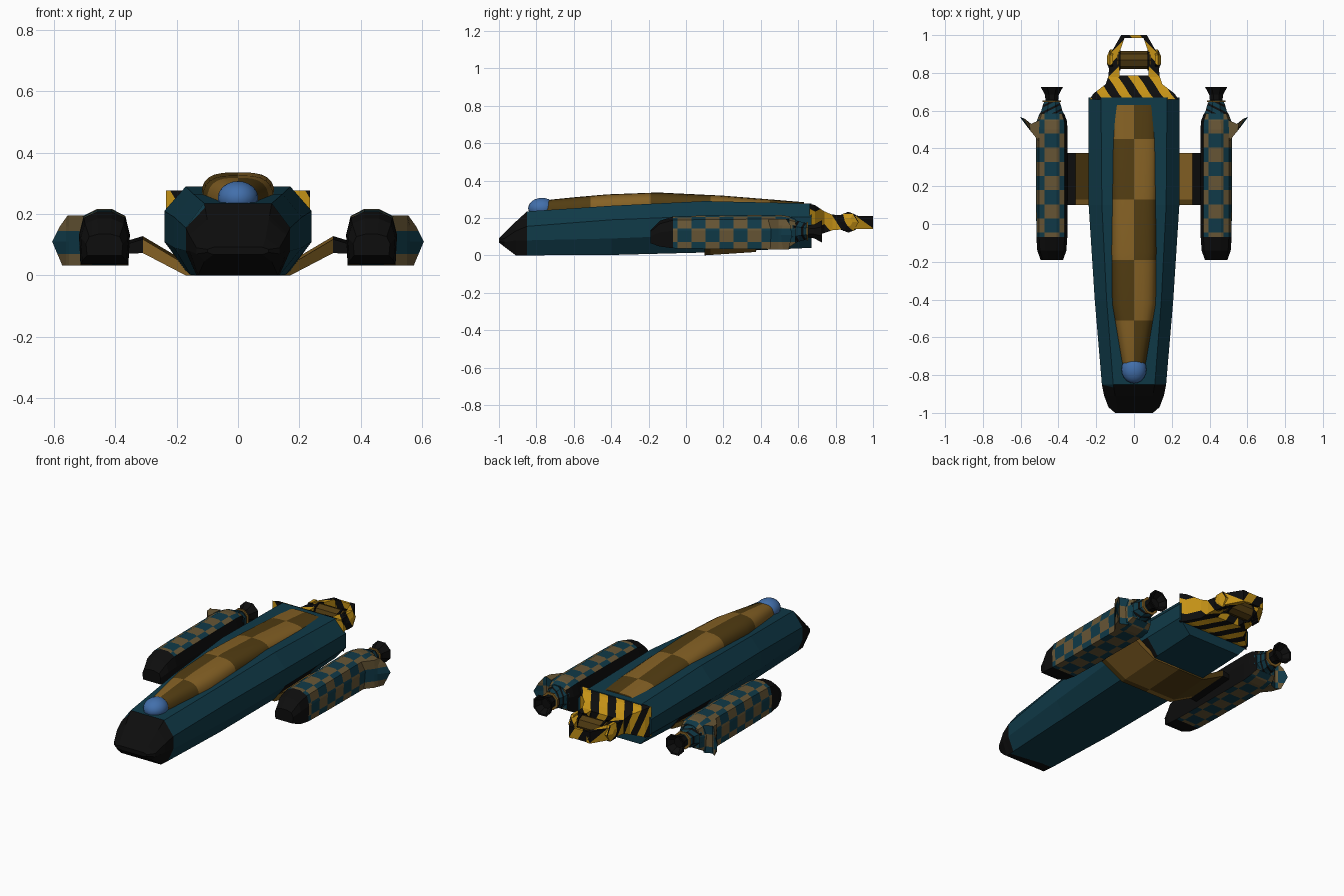
import bpy, bmesh, math
from math import floor, cos, sin, pi
from mathutils import Vector

if "Cube" in bpy.data.objects:
    bpy.data.objects.remove(bpy.data.objects["Cube"])


def material(name, rgb):
    m = bpy.data.materials.new(name)
    m.diffuse_color = (*rgb, 1)
    m.use_nodes = True
    m.node_tree.nodes["Principled BSDF"].inputs["Base Color"].default_value = m.diffuse_color
    return m


TEAL = material("teal", (0.005, 0.042, 0.065))
BLACK = material("black", (0.004, 0.004, 0.004))
GOLD = material("light gold", (0.235, 0.12, 0.018))
DARK_GOLD = material("dark gold", (0.085, 0.046, 0.006))
TAN = material("dull tan", (0.135, 0.092, 0.036))
YELLOW = material("hazard yellow", (0.56, 0.29, 0.008))
BLUE = material("lens blue", (0.055, 0.16, 0.41))


def loft(name, rings, mats, rule=None, cuts=(), mirror=False, smooth=False):
    """Skin rings of 3D points, slice along planes, colour faces by a rule."""
    bm = bmesh.new()
    loops = [[bm.verts.new(p) for p in r] for r in rings]
    n = len(loops[0])
    for a, b in zip(loops, loops[1:]):
        for i in range(n):
            bm.faces.new((a[i], a[(i + 1) % n], b[(i + 1) % n], b[i]))
    bm.faces.new(loops[0])
    bm.faces.new(loops[-1])
    bmesh.ops.recalc_face_normals(bm, faces=bm.faces)
    for normal, offset in cuts:
        no = Vector(normal)
        bmesh.ops.bisect_plane(bm, geom=bm.verts[:] + bm.edges[:] + bm.faces[:], dist=1e-5,
                               plane_co=no * (offset / no.length_squared), plane_no=no)
    bm.normal_update()
    for f in bm.faces:
        if rule:
            f.material_index = rule(f.calc_center_median(), f.normal)
    me = bpy.data.meshes.new(name)
    bm.to_mesh(me)
    bm.free()
    for m in mats:
        me.materials.append(m)
    ob = bpy.data.objects.new(name, me)
    bpy.context.collection.objects.link(ob)
    if mirror:
        ob.modifiers.new("mirror", 'MIRROR')
    if smooth:
        bpy.context.view_layer.objects.active = ob
        ob.select_set(True)
        bpy.ops.object.shade_smooth_by_angle(angle=math.radians(40))
        ob.select_set(False)
    return ob


def circle_y(y, r, cx, cz, n=8):
    return [(cx + r * cos(2 * pi * (i + .5) / n), y, cz + r * sin(2 * pi * (i + .5) / n)) for i in range(n)]


def circle_x(x, r, cy, cz, n=8):
    return [(x, cy + r * cos(2 * pi * i / n), cz + r * sin(2 * pi * i / n)) for i in range(n)]


def box_y(y, x0, x1, z0, z1):
    return [(x0, y, z0), (x1, y, z0), (x1, y, z1), (x0, y, z1)]


# Hull: faceted eight-sided body with black nose
def hull_ring(y, b, w, t, zb, z1, z2, zt):
    half = [(b, zb), (w, z1), (w, z2), (t, zt)]
    return [(x, y, z) for x, z in half] + [(-x, y, z) for x, z in reversed(half)]


hull = [hull_ring(*s) for s in [
    (-1.0, .08, .10, .08, .068, .075, .085, .092),
    (-.97, .11, .135, .09, .045, .07, .09, .122),
    (-.91, .13, .158, .10, 0, .08, .13, .18),
    (-.85, .135, .17, .11, 0, .08, .155, .235),
    (-.4, .155, .208, .145, .002, .09, .19, .265),
    (.1, .17, .24, .17, .015, .11, .21, .29),
    (.67, .17, .24, .175, .04, .12, .205, .277)]]


def hull_rule(c, n):
    side_patch = .1 < c.y < .4 and c.z < .12 and abs(n.x) > .5
    return 1 if c.y < -.86 or side_patch else 0


loft("hull", hull, [TEAL, BLACK], hull_rule,
     [((.15, 1, .1), -.86), ((0, 1, 0), .1), ((0, 1, 0), .4)])


# Spine canopy with a two-tone checker
def camo(c, n):
    return (floor((c.y + .19) / .32) + (c.x > 0)) % 2


camo_cuts = [((1, 0, 0), 0)] + [((0, 1, 0), -.19 + .32 * k) for k in range(-2, 3)]


def dome(y, w, zt, zb, n=12):
    pts = []
    for i in range(n + 1):
        a = pi * i / n
        c, s = cos(a), sin(a)
        pts.append((w * math.copysign(abs(c) ** .65, c), y, zb + (zt - zb) * abs(s) ** .65))
    return pts


loft("spine_canopy", [dome(*s) for s in [
    (-.81, .045, .275, .2), (-.72, .066, .298, .21), (-.58, .09, .312, .22), (-.42, .117, .326, .23),
    (-.15, .12, .336, .25), (.2, .12, .319, .25), (.45, .12, .299, .25), (.63, .116, .284, .25)]],
     [GOLD, DARK_GOLD], camo, camo_cuts, smooth=True)

# Blue front lens
bpy.ops.mesh.primitive_uv_sphere_add(segments=20, ring_count=12, location=(0, -.77, .252))
lens = bpy.context.object
lens.name = "front_lens"
lens.scale = (.066, .074, .055)
lens.data.materials.append(BLUE)
bpy.ops.object.shade_smooth()


# Striped tail frame
def stripe(c, n):
    return floor((c.x + c.y + .6 * c.z) / .055) % 2


stripes = [((1, 1, .6), .055 * k) for k in range(6, 28)]
loft("tail_wedge", [box_y(.66, -.235, .235, .1, .276), box_y(.69, -.215, .215, .1, .268),
                    box_y(.74, -.15, .15, .12, .235), box_y(.785, -.135, .135, .135, .215)],
     [YELLOW, BLACK], stripe, stripes)
loft("tail_arm", [box_y(.77, .075, .137, .135, .218), box_y(.9, .08, .125, .14, .212),
                  box_y(1.0, .045, .068, .142, .21)], [YELLOW, BLACK], stripe, stripes, mirror=True)
loft("tail_end_bar", [box_y(.985, -.07, .07, .145, .208), box_y(1.0, -.066, .066, .145, .208)],
     [YELLOW, BLACK], stripe, stripes)
loft("tail_roller", [circle_x(x, .047, .868, .177) for x in (-.09, .09)], [DARK_GOLD])
loft("roller_flange", [circle_x(x, .056, .868, .177) for x in (.072, .082)], [BLACK], mirror=True)
loft("roller_hub", [circle_x(.11, .055, .868, .177, 6), circle_x(.128, .055, .868, .177, 6),
                    circle_x(.142, .022, .868, .177, 6)], [YELLOW, BLACK], stripe, stripes, mirror=True)


# Under-wing carrying the pods, black at its outer ends
def wing_ring(x, z0, z1):
    return [(x, .1, z0), (x, .375, z0 + .018), (x, .375, z1 + .01), (x, .1, z1)]


half_wing = [(.17, 0, .035), (.31, .073, .118), (.37, .07, .1)]
wing = [wing_ring(-x, a, b) for x, a, b in reversed(half_wing)] + [wing_ring(*s) for s in half_wing]
loft("under_wing", wing, [GOLD, DARK_GOLD, BLACK],
     lambda c, n: 2 if abs(c.x) > .305 else camo(c, n),
     camo_cuts + [((1, 0, 0), -.31), ((1, 0, 0), .31)])


# Side pods with teal and tan checker
def pod_ring(y, w, z0, z1):
    h = z1 - z0
    half = [(w * .94, 0), (w, .55), (w * .82, .88), (w * .3, 1)]
    return [(.435 + x, y, z0 + h * t) for x, t in half] + [(.435 - x, y, z0 + h * t) for x, t in reversed(half)]


def pod_rule(c, n):
    if c.y < -.07 or n.x < -.6:
        return 2
    i = (c.x > .395) + (c.x > .475)
    k = (c.z > .07) + (c.z > .144)
    return 0 if (i + k + floor((c.y - .254) / .075)) % 2 else 1


pod_cuts = [((0, 1, 0), .254 + .075 * k) for k in range(-4, 5)] + [((0, 1, 0), -.07)]
pod_cuts += [((1, 0, 0), x) for x in (.395, .475)] + [((0, 0, 1), z) for z in (.07, .144)]
POD = [TEAL, TAN, BLACK]
loft("side_pod", [pod_ring(*s) for s in [
    (-.19, .06, .065, .135), (-.14, .077, .047, .185), (-.07, .082, .038, .208), (.1, .083, .035, .213),
    (.5, .083, .032, .216), (.545, .08, .04, .21), (.585, .065, .065, .195)]],
     POD, pod_rule, pod_cuts, mirror=True)

# Flared fin on the outside of each pod
loft("pod_fin", [[(.505, .44, z), (.55, .495, z), (tx, ty, z), (.545, .53, z), (.5, .55, z)]
                 for z, tx, ty in [(.032, .572, .55), (.11, .605, .567), (.16, .58, .558), (.195, .555, .535)]],
     POD, lambda c, n: 0 if ((c.z > .07) + (c.z > .144) + (c.x > .56) + (c.y > .53)) % 2 else 1,
     [((0, 0, 1), .07), ((0, 0, 1), .144), ((1, 0, 0), .56)], mirror=True)

# Engine neck with slanted black bands, gold collar and nozzle
loft("engine_neck", [circle_y(y, r, .435, .128) for y, r in
                     [(.57, .075), (.6, .06), (.635, .05), (.66, .034)]],
     [TEAL, BLACK], lambda c, n: int((c.y + .5 * c.x) / .011 % 3 < 1),
     [((.5, 1, 0), .011 * k) for k in range(66, 84) if k % 3 < 2], mirror=True)
loft("engine_collar", [circle_y(y, .053, .435, .128) for y in (.645, .653)], [GOLD], mirror=True)
loft("engine_nozzle", [circle_y(y, r, .435, .128) for y, r in [(.653, .036), (.685, .04), (.726, .064)]]
     + [circle_y(.726, .054, .435, .128), circle_y(.69, .03, .435, .128)], [BLACK], mirror=True)
